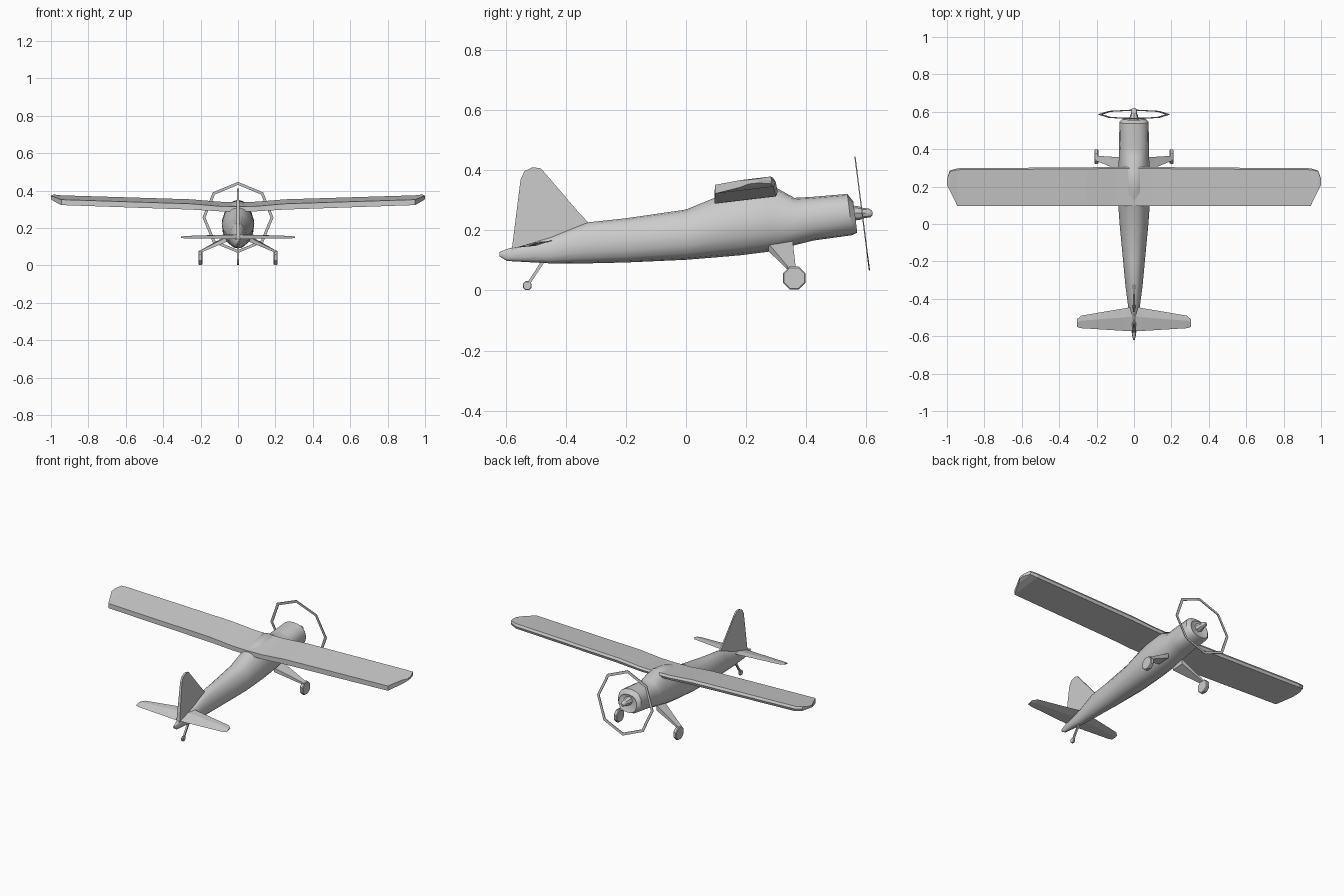
import bpy, bmesh, math
from mathutils import Vector


def finish(name, bm, angle=None):
    bmesh.ops.remove_doubles(bm, verts=bm.verts, dist=1e-5)
    bmesh.ops.recalc_face_normals(bm, faces=bm.faces)
    me = bpy.data.meshes.new(name)
    bm.to_mesh(me)
    bm.free()
    ob = bpy.data.objects.new(name, me)
    bpy.context.collection.objects.link(ob)
    if angle:
        bpy.ops.object.select_all(action='DESELECT')
        ob.select_set(True)
        bpy.context.view_layer.objects.active = ob
        bpy.ops.object.shade_smooth_by_angle(angle=math.radians(angle))
    return ob


def loft(name, rings, angle=None, caps=(True, True)):
    bm = bmesh.new()
    vs = [[bm.verts.new(p) for p in r] for r in rings]
    n = len(rings[0])
    for a, b in zip(vs, vs[1:]):
        for i in range(n):
            bm.faces.new((a[i], a[(i + 1) % n], b[(i + 1) % n], b[i]))
    if caps[0]:
        bm.faces.new(vs[0])
    if caps[1]:
        bm.faces.new(vs[-1])
    return finish(name, bm, angle)


def mirror(ob):
    m = ob.modifiers.new("mirror", 'MIRROR')
    m.use_axis[0] = True
    return ob


TILT = 0.127  # thrust line points slightly down


def body_ring(y, zb, zt, w, taper=0.0, tilt=0.0, n=16, power=0.85):
    c, h = (zb + zt) / 2, (zt - zb) / 2
    out = []
    for i in range(n):
        a = 2 * math.pi * i / n
        ca, sa = math.cos(a), math.sin(a)
        px = math.copysign(abs(ca) ** power, ca)
        pz = math.copysign(abs(sa) ** power, sa)
        dz = h * pz
        out.append((w * px * (1 - taper * max(0, pz)), y - tilt * dz, c + dz))
    return out


# Fuselage and cowling: station y, bottom, top, half width, top narrowing, tilt
stations = [
    (-0.62, 0.113, 0.128, 0.004, 0, 0),
    (-0.595, 0.098, 0.138, 0.010, 0, 0),
    (-0.45, 0.090, 0.178, 0.030, 0.2, 0),
    (-0.33, 0.090, 0.226, 0.046, 0.2, 0),
    (-0.20, 0.093, 0.240, 0.058, 0.2, 0),
    (0.00, 0.102, 0.269, 0.077, 0.2, 0),
    (0.10, 0.110, 0.310, 0.084, 0.25, 0),
    (0.18, 0.117, 0.335, 0.087, 0.3, 0),
    (0.285, 0.130, 0.350, 0.086, 0.3, 0),
    (0.36, 0.150, 0.308, 0.080, 0.1, 0),
    (0.42, 0.166, 0.311, 0.080, 0, 0.05),
    (0.545, 0.184, 0.321, 0.078, 0, TILT),
    (0.563, 0.192, 0.296, 0.060, 0, TILT),
    (0.555, 0.210, 0.285, 0.040, 0, TILT),
]
loft("fuselage", [body_ring(*s) for s in stations], 40)

# Spinner
hub = [(0.55, 0.026), (0.578, 0.022), (0.59, 0.017), (0.612, 0.014), (0.62, 0.007)]
loft("spinner", [body_ring(y, 0.2575 - r, 0.2575 + r, r, 0, TILT, 8, 1)
                 for y, r in hub], 35)

# Propeller arc: thin eight-sided ring
rings = []
for i in range(8):
    a = math.pi / 2 + i * math.pi / 4
    ring = []
    for r, t in ((0.190, -0.002), (0.190, 0.002), (0.174, 0.002), (0.174, -0.002)):
        z = r * math.sin(a)
        ring.append((r * math.cos(a), 0.586 - TILT * z + t, 0.256 + z))
    rings.append(ring)
loft("propeller_ring", rings + rings[:1], caps=(False, False))

# Wing: station x, trailing y, leading y, trailing bottom z, thickness
INC = 0.115
wing = []
for x, y0, y1, z, t in ((0, 0.095, 0.305, 0.288, 0.026), (0.1, 0.095, 0.305, 0.289, 0.027),
                        (0.25, 0.095, 0.303, 0.298, 0.031), (0.945, 0.097, 0.298, 0.322, 0.029),
                        (0.985, 0.18, 0.285, 0.333, 0.024), (1.0, 0.208, 0.24, 0.341, 0.014)):
    def zz(y, up):
        return z + INC * (y - 0.095) + up
    c = y1 - y0
    wing.append([(x, y0, zz(y0, 0)), (x, y1 - 0.03 * c, zz(y1, 0)),
                 (x, y1, zz(y1, 0.55 * t)), (x, y1 - 0.04 * c, zz(y1, t)),
                 (x, y0, zz(y0, t))])
mirror(loft("wing", wing, caps=(False, True)))

# Tailplane
stab = []
for x, y0, y1, t in ((0, -0.573, -0.44, 0.007), (0.04, -0.572, -0.449, 0.007),
                     (0.283, -0.557, -0.49, 0.005), (0.305, -0.55, -0.51, 0.003)):
    ys = (y0, y0 + 0.6 * (y1 - y0), y1, y0 + 0.6 * (y1 - y0))
    stab.append([(x, y, 0.14 + 0.19 * (y + 0.58) + t * s)
                 for y, s in zip(ys, (0, -1, 0, 1))])
mirror(loft("tailplane", stab, caps=(False, True)))

# Fin: outline given thickness that thins toward the top
outline = [(-0.58, 0.13), (-0.55, 0.37), (-0.537, 0.397), (-0.51, 0.41), (-0.483, 0.406),
           (-0.46, 0.38), (-0.36, 0.263), (-0.325, 0.226), (-0.36, 0.18)]
loft("fin", [[(s * (0.011 - 0.02 * (z - 0.13)) * (0.5 if y > -0.48 else 1), y, z)
              for y, z in outline] for s in (-1, 1)])


def wheel(name, x0, x1, y, z, r, bevel):
    rings = []
    for x, k in ((x0, r - bevel), (x0 + bevel, r), (x1 - bevel, r), (x1, r - bevel)):
        rings.append([(x, y + k * math.cos(math.pi * (i + .5) / 4),
                       z + k * math.sin(math.pi * (i + .5) / 4)) for i in range(8)])
    return loft(name, rings)


# Main gear: tapered legs and eight-sided wheels
leg = [[(0.05, 0.275, 0.155), (0.05, 0.355, 0.165), (0.05, 0.355, 0.135), (0.05, 0.275, 0.13)],
       [(0.195, 0.335, 0.084), (0.195, 0.364, 0.084), (0.19, 0.364, 0.072), (0.19, 0.335, 0.072)],
       [(0.212, 0.34, 0.074), (0.212, 0.364, 0.074), (0.203, 0.364, 0.068), (0.203, 0.34, 0.068)],
       [(0.212, 0.348, 0.04), (0.212, 0.368, 0.04), (0.206, 0.368, 0.04), (0.206, 0.348, 0.04)]]
mirror(loft("main_gear_leg", leg))
mirror(wheel("main_wheel", 0.19, 0.212, 0.36, 0.041, 0.041, 0.004))

# Tail wheel
strut = []
for y, z in ((-0.47, 0.105), (-0.527, 0.018)):
    strut.append([(0.005 * a, y + 0.004 * b, z - 0.003 * b)
                  for a, b in ((-1, -1), (1, -1), (1, 1), (-1, 1))])
loft("tail_wheel_strut", strut)
wheel("tail_wheel", -0.006, 0.006, -0.528, 0.016, 0.016, 0.002)
